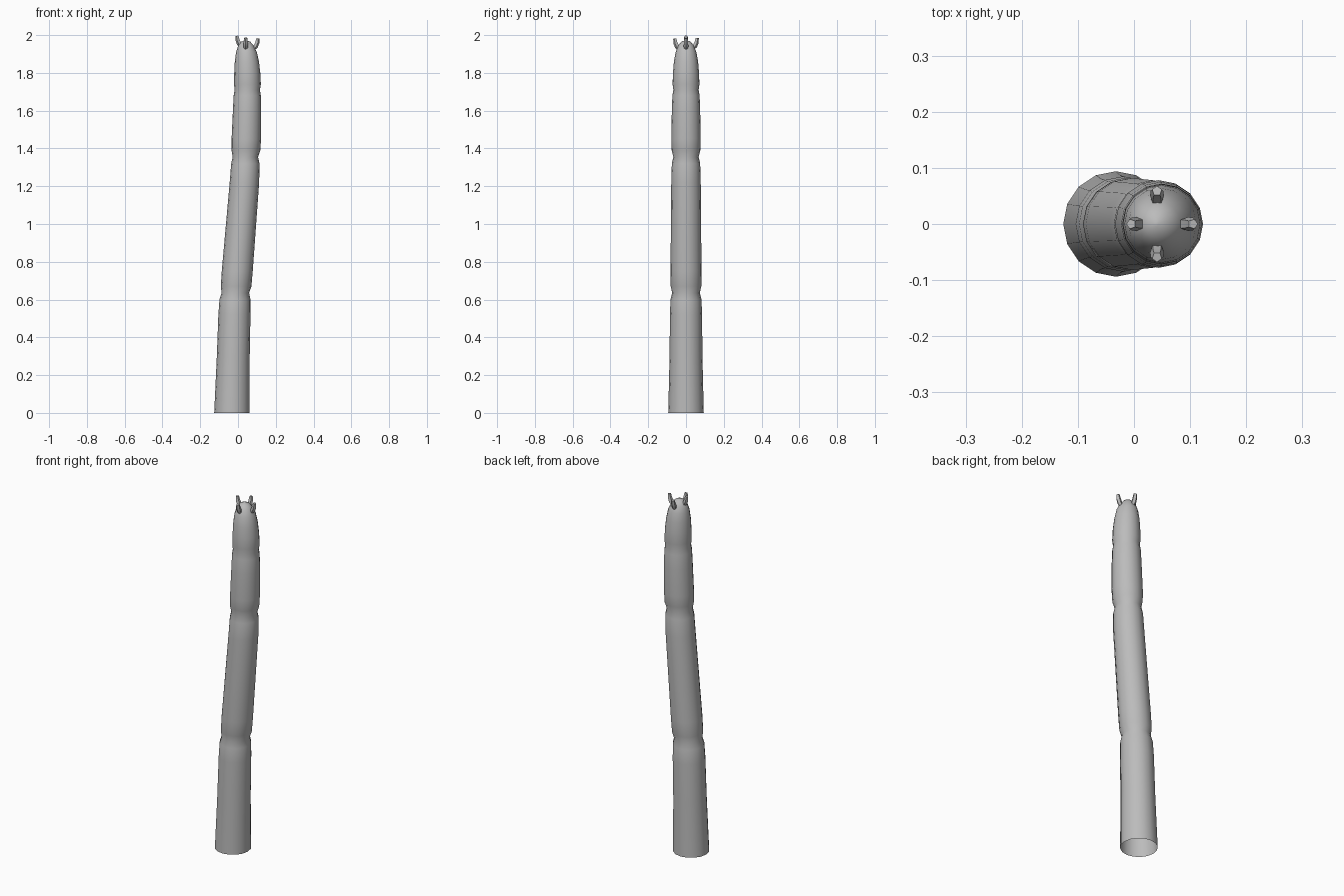
import bpy
import bmesh
import math
from mathutils import Vector

cube = bpy.data.objects.get("Cube")
if cube:
    bpy.data.objects.remove(cube, do_unlink=True)

grey = bpy.data.materials.new("plain grey")
grey.use_nodes = True
COLOUR = (0.5, 0.5, 0.5, 1)
grey.diffuse_color = COLOUR
grey.node_tree.nodes["Principled BSDF"].inputs["Base Color"].default_value = COLOUR


def loft(name, rings, sides, cap_start=False, cap_end=False, angle=60):
    """Skin rings of (centre, radius, axis direction, twist)."""
    bm = bmesh.new()
    loops = []
    for centre, radius, axis, twist in rings:
        turn = Vector((0, 0, 1)).rotation_difference(axis)
        loop = []
        for i in range(sides):
            a = math.tau * i / sides + twist
            spoke = Vector((math.cos(a), math.sin(a), 0)) * radius
            loop.append(bm.verts.new(centre + turn @ spoke))
        loops.append(loop)
    for low, high in zip(loops, loops[1:]):
        for i in range(sides):
            j = (i + 1) % sides
            bm.faces.new((low[i], low[j], high[j], high[i]))
    if cap_start:
        bm.faces.new(loops[0][::-1])
    if cap_end:
        bm.faces.new(loops[-1])
    mesh = bpy.data.meshes.new(name)
    bm.to_mesh(mesh)
    bm.free()
    mesh.materials.append(grey)
    obj = bpy.data.objects.new(name, mesh)
    bpy.context.collection.objects.link(obj)
    bpy.ops.object.select_all(action="DESELECT")
    obj.select_set(True)
    bpy.context.view_layer.objects.active = obj
    bpy.ops.object.shade_smooth_by_angle(angle=math.radians(angle))
    return obj


# Leaning segmented stalk, open at the foot: height, sideways centre, radius
UP = Vector((0, 0, 1))
profile = [
    (0, -.032, .094), (.3, -.025, .087), (.52, -.019, .085), (.6, -.016, .082),
    (.635, -.014, .073), (.67, -.010, .081), (.75, -.004, .082),
    (1.22, .034, .078), (1.32, .039, .075), (1.355, .039, .067),
    (1.39, .042, .076), (1.45, .044, .078), (1.6, .048, .075),
    (1.68, .049, .072), (1.71, .049, .067), (1.74, .050, .071),
    (1.8, .049, .069), (1.86, .047, .064), (1.91, .045, .055),
    (1.945, .042, .041), (1.965, .041, .024), (1.973, .040, .004),
]
loft("stalk", [(Vector((x, 0, z)), r, UP, 0) for z, x, r in profile], 16, cap_end=True)

# Four small bent feelers round the tip: outward reach, height, radius
feeler_shape = [(.034, 1.925, .008), (.047, 1.943, .013), (.055, 1.962, .012),
                (.059, 1.985, .009)]
names = ["left_feeler", "back_feeler", "right_feeler", "front_feeler"]
offsets = [(.046, -.002), (.041, 0), (.054, .011), (.041, -.003)]
for k, (name, (base_x, lift)) in enumerate(zip(names, offsets)):
    a = k * math.pi / 2
    out = Vector((math.cos(a), math.sin(a), 0))
    points = [(Vector((base_x, 0, z + lift)) + out * reach, r)
              for reach, z, r in feeler_shape]
    rings = []
    for i, (p, r) in enumerate(points):
        before, after = points[max(i - 1, 0)][0], points[min(i + 1, 3)][0]
        rings.append((p, r, (after - before).normalized(), a))
    loft(name, rings, 5, True, True)
